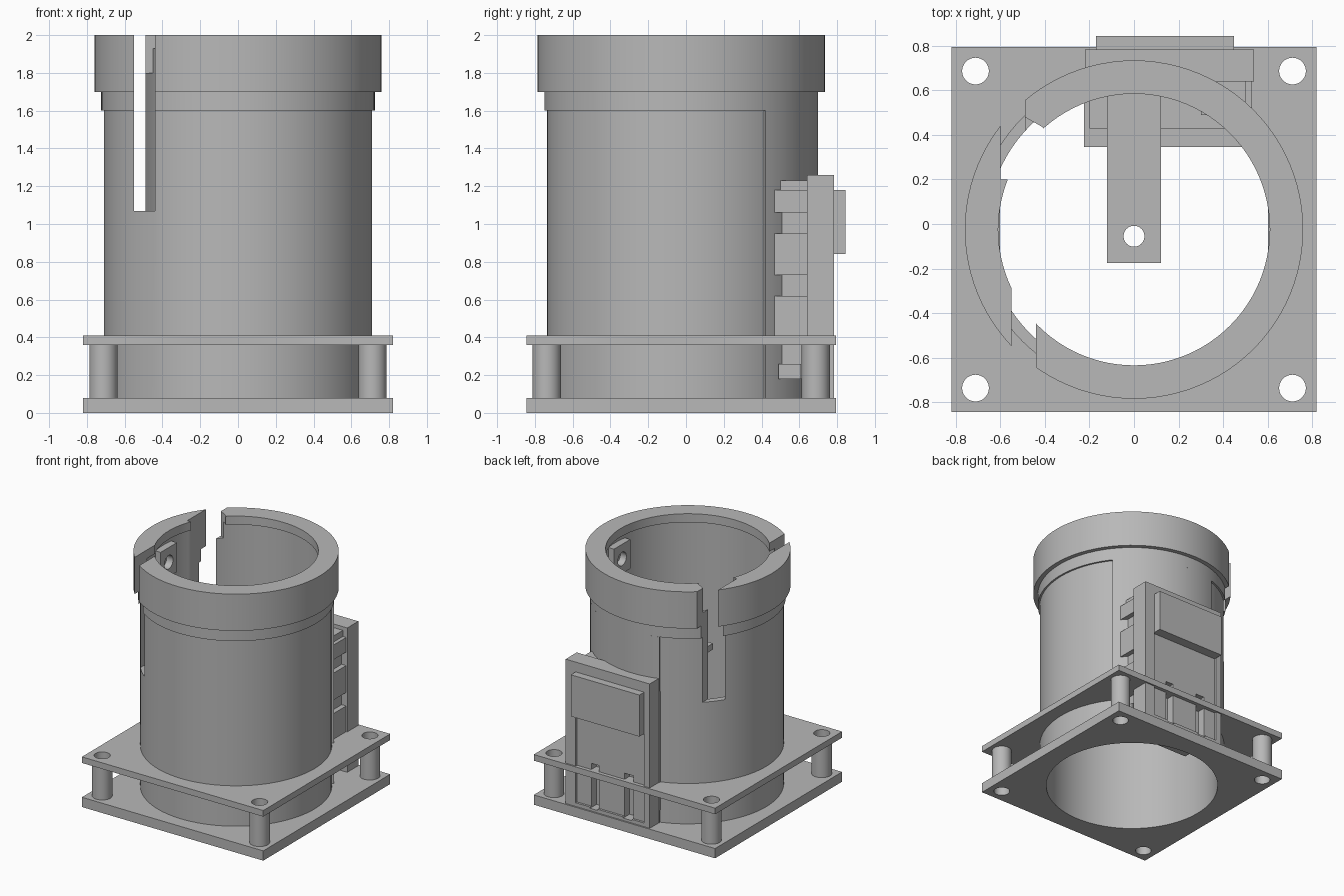
import bpy, bmesh
from math import cos, sin, radians, tau

cube = bpy.data.objects.get("Cube")
if cube:
    bpy.data.objects.remove(cube, do_unlink=True)

grey = bpy.data.materials.new("light_grey")
grey.use_nodes = True
grey.diffuse_color = (0.48, 0.48, 0.48, 1)
grey.node_tree.nodes["Principled BSDF"].inputs["Base Color"].default_value = (0.48, 0.48, 0.48, 1)

CY = -0.025          # tube axis in y
SIDE = 0.82          # half width of the plates
POST = 0.712         # post offset from the axis


def finish(name, bm):
    bmesh.ops.recalc_face_normals(bm, faces=bm.faces)
    mesh = bpy.data.meshes.new(name)
    bm.to_mesh(mesh)
    bm.free()
    mesh.materials.append(grey)
    ob = bpy.data.objects.new(name, mesh)
    bpy.context.collection.objects.link(ob)
    return ob


def prism(name, points, z0, z1):
    bm = bmesh.new()
    base = bm.faces.new([bm.verts.new((x, y, z0)) for x, y in points])
    top = bmesh.ops.extrude_face_region(bm, geom=[base])["geom"]
    verts = [g for g in top if isinstance(g, bmesh.types.BMVert)]
    bmesh.ops.translate(bm, verts=verts, vec=(0, 0, z1 - z0))
    return finish(name, bm)


def box(name, x, y, z):
    return prism(name, [(x[0], y[0]), (x[1], y[0]), (x[1], y[1]), (x[0], y[1])], *z)


def rod(name, x, y, r, z0, z1, n=48):
    ring = [(x + r * cos(tau * i / n), y + r * sin(tau * i / n)) for i in range(n)]
    return prism(name, ring, z0, z1)


def lathe(name, profile, x=0, y=CY, start=0, end=360, n=96):
    """Revolve a closed (radius, height) profile, fully or over a sector."""
    full = end - start == 360
    bm = bmesh.new()
    rings = []
    for i in range(n if full else n + 1):
        a = radians(start + (end - start) * i / n)
        rings.append([bm.verts.new((x + r * cos(a), y + r * sin(a), z)) for r, z in profile])
    m = len(profile)
    for i in range(n):
        a, b = rings[i], rings[(i + 1) % len(rings)]
        for j in range(m):
            k = (j + 1) % m
            bm.faces.new((a[j], b[j], b[k], a[k]))
    if not full:
        bm.faces.new(rings[0])
        bm.faces.new(rings[-1])
    return finish(name, bm)


def cut(ob, *cutters):
    for c in cutters:
        c.hide_render = True
        mod = ob.modifiers.new("cut", "BOOLEAN")
        mod.operation, mod.solver, mod.object = "DIFFERENCE", "EXACT", c
        bpy.context.view_layer.objects.active = ob
        bpy.ops.object.modifier_apply(modifier=mod.name)
        bpy.data.objects.remove(c, do_unlink=True)
    return ob


def tube_profile(inner, outer, z0, z1):
    return [(outer, z0), (outer, z1), (inner, z1), (inner, z0)]


corners = [(sx * POST, CY + sy * POST) for sx in (-1, 1) for sy in (-1, 1)]
parts = []

# Square plates with the bore and screw holes
for name, z0, z1, bore in (("base_plate", 0, 0.08, 0.66), ("upper_plate", 0.36, 0.41, 0.69)):
    plate = box(name, (-SIDE, SIDE), (CY - SIDE, CY + SIDE), (z0, z1))
    cut(plate, rod("bore", 0, CY, bore, -0.1, 0.6, 96),
        *[rod("screw_hole", x, y, 0.06, -0.1, 0.6) for x, y in corners])
    parts.append(plate)

# Hollow corner posts
for x, y in corners:
    parts.append(lathe("corner_post", tube_profile(0.06, 0.075, 0.08, 0.36), x, y, n=48))

# Main tube with stepped collar and inner lip
tube = lathe("main_tube", [(0.71, 0.08), (0.71, 1.6), (0.725, 1.6), (0.725, 1.7), (0.76, 1.7),
                           (0.76, 2), (0.61, 2), (0.61, 1.93), (0.66, 1.93), (0.66, 0.08)])
cut(tube,
    box("front_slit", (-0.55, -0.44), (-0.9, -0.2), (1.07, 2.1)),
    box("back_slit", (-0.6, -0.49), (0.2, 0.9), (1.07, 2.1)),
    prism("lip_gap", [(-0.41, 0.435), (-0.49, 0.48), (-0.6, 0.28), (-0.57, 0.2), (-0.4, 0.2)],
          1.8, 2.1))
parts.append(tube)

# Thickened wall behind the module
parts.append(lathe("back_wall_pad", tube_profile(0.69, 0.725, 0.08, 1.6), start=38, end=108, n=24))

# Flat drilled pads inside the collar
for s in (-1, 1):
    pad = box("inner_pad", sorted((s * 0.602, s * 0.69)), (-0.14, 0.07), (1.63, 1.87))
    hole = rod("pad_hole", 0, 0, 0.055, -0.1, 0.1, 32)
    hole.rotation_euler = (0, radians(90), 0)
    hole.location = (s * 0.64, -0.035, 1.75)
    bpy.context.view_layer.update()
    parts.append(cut(pad, hole))

# Inner mounting block and tongue
parts.append(box("mounting_block", (-0.225, 0.49), (0.345, 0.66), (0.18, 1.15)))
tongue = box("tongue", (-0.122, 0.122), (-0.175, 0.62), (1.15, 1.2))
parts.append(cut(tongue, rod("tongue_hole", 0, -0.055, 0.047, 1, 1.4)))

# Side ribs joining the module to the tube
for z in ((0.41, 0.62), (0.73, 0.95), (1.06, 1.18)):
    parts.append(box("module_rib", (-0.2, 0.53), (0.43, 0.65), z))
parts.append(box("top_rib", (0.3, 0.5), (0.49, 0.65), (1.15, 1.23)))
parts.append(box("lower_rib", (-0.2, 0.53), (0.49, 0.61), (0.18, 0.26)))

# Back module with recessed panel, slots and raised cover
module = box("back_module", (-0.22, 0.54), (0.64, 0.783), (0.08, 1.26))
cut(module,
    box("recess", (-0.17, 0.45), (0.765, 0.9), (0.11, 0.86)),
    *[box("slot", x, (0.7, 0.9), (0.1, 0.46)) for x in ((-0.06, 0.02), (0.25, 0.32))])
parts.append(module)
parts.append(box("module_cover", (-0.17, 0.45), (0.75, 0.845), (0.84, 1.18)))

# Smooth curved walls, sharp edges
for ob in bpy.context.selected_objects:
    ob.select_set(False)
for ob in parts:
    ob.select_set(True)
bpy.context.view_layer.objects.active = parts[0]
bpy.ops.object.shade_smooth_by_angle(angle=radians(30))
